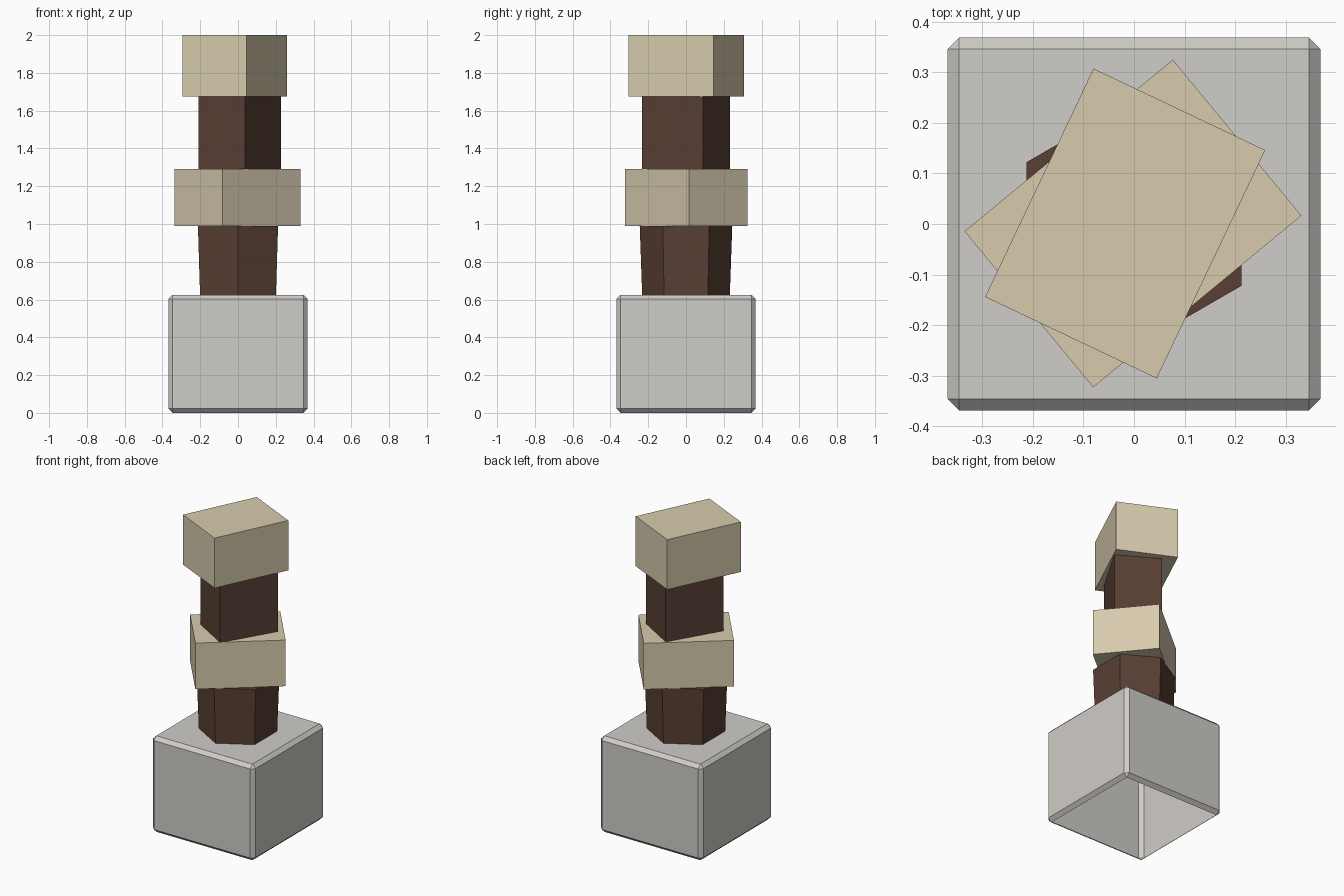
import bpy, bmesh, math

if "Cube" in bpy.data.objects:
    bpy.data.objects.remove(bpy.data.objects["Cube"])


def material(name, rgb):
    m = bpy.data.materials.new(name)
    m.diffuse_color = (*rgb, 1)
    m.use_nodes = True
    m.node_tree.nodes["Principled BSDF"].inputs["Base Color"].default_value = m.diffuse_color
    return m


TAN = material("pale_stone", (0.68, 0.60, 0.42))
BROWN = material("dark_wood", (0.10, 0.05, 0.035))
GREY = material("grey_stone", (0.63, 0.61, 0.58))


def finish(name, bm, mat):
    me = bpy.data.meshes.new(name)
    bm.to_mesh(me)
    bm.free()
    me.materials.append(mat)
    ob = bpy.data.objects.new(name, me)
    bpy.context.collection.objects.link(ob)
    return ob


def block(name, size, z0, z1, mat, centre=(0, 0), turn=0, bevel=0, open_bottom=False):
    bm = bmesh.new()
    bmesh.ops.create_cube(bm, size=1)
    bmesh.ops.scale(bm, vec=(size[0], size[1], z1 - z0), verts=bm.verts)
    if bevel:
        bmesh.ops.bevel(bm, geom=bm.edges[:], offset=bevel, segments=1, affect='EDGES')
    if open_bottom:
        bm.normal_update()
        bmesh.ops.delete(bm, geom=[f for f in bm.faces if f.normal.z < -0.99], context='FACES')
    ob = finish(name, bm, mat)
    ob.location = (centre[0], centre[1], (z0 + z1) / 2)
    ob.rotation_euler.z = math.radians(turn)
    return ob


# Chamfered base, open underneath
block("base", (0.738, 0.738), 0, 0.625, GREY, bevel=0.023, open_bottom=True)

# Six-sided lower post, flaring slightly upwards
bm = bmesh.new()
bmesh.ops.create_cone(bm, cap_ends=True, segments=6, radius1=0.232, radius2=0.245, depth=0.365)
post = finish("lower_post", bm, BROWN)
for v in post.data.vertices:  # put corners on the y axis
    v.co.z += 0.8075
if max(v.co.x for v in post.data.vertices) > 0.23:
    post.rotation_euler.z = math.radians(30)

# Stacked, twisted blocks
block("middle_block", (0.534, 0.40), 0.99, 1.29, TAN, (-0.002, 0.001), 39.5)
block("upper_post", (0.376, 0.284), 1.29, 1.675, BROWN, (0.009, 0), 59.5)
block("top_block", (0.50, 0.376), 1.675, 2.0, TAN, (-0.0175, 0.001), 64.6)
